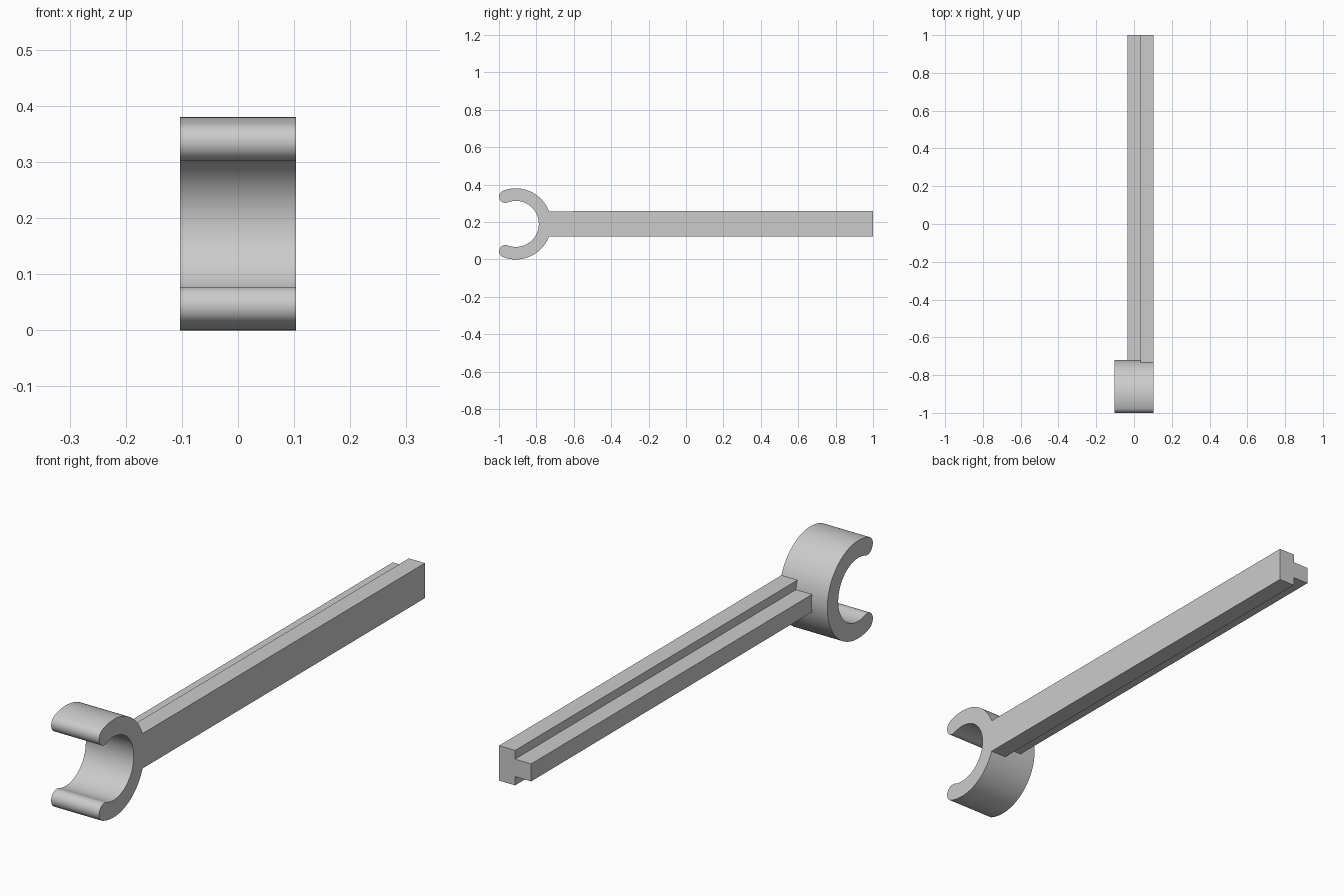
import bpy
import bmesh
from math import sin, cos, radians, asin

if "Cube" in bpy.data.objects:
    bpy.data.objects.remove(bpy.data.objects["Cube"])

HALF_WIDTH = 0.103
CLIP_Y, CLIP_Z = -0.91, 0.19      # clip centre
OUTER, INNER = 0.19, 0.123
OPEN_ANGLE = radians(111)         # where each jaw tip is centred
BAR_END = 1.0

grey = bpy.data.materials.new("grey plastic")
grey.use_nodes = True
grey.diffuse_color = (0.6, 0.6, 0.6, 1)
grey.node_tree.nodes["Principled BSDF"].inputs["Base Color"].default_value = (0.6, 0.6, 0.6, 1)


def arc(cy, cz, r, start, end, steps):
    """Points on an arc in the side plane, as (y, z)."""
    angles = [start + (end - start) * i / steps for i in range(steps + 1)]
    return [(cy + r * cos(a), cz + r * sin(a)) for a in angles]


def extrude_profile(name, profile, x0, x1):
    """Solid made by sweeping a side profile from x0 to x1."""
    bm = bmesh.new()
    face = bm.faces.new([bm.verts.new((x0, y, z)) for y, z in profile])
    swept = bmesh.ops.extrude_face_region(bm, geom=[face])["geom"]
    verts = [v for v in swept if isinstance(v, bmesh.types.BMVert)]
    bmesh.ops.translate(bm, verts=verts, vec=(x1 - x0, 0, 0))
    bmesh.ops.recalc_face_normals(bm, faces=bm.faces)
    mesh = bpy.data.meshes.new(name)
    bm.to_mesh(mesh)
    bm.free()
    mesh.materials.append(grey)
    obj = bpy.data.objects.new(name, mesh)
    bpy.context.collection.objects.link(obj)
    return obj


# Open clip: outer arc, rounded jaw tip, inner arc, rounded jaw tip
mid, tip = (OUTER + INNER) / 2, (OUTER - INNER) / 2
half_turn = radians(180)


def jaw_tip(angle, start):
    points = arc(CLIP_Y + mid * cos(angle), CLIP_Z + mid * sin(angle),
                 tip, start, start + half_turn, 16)
    return points[1:-1]


outline = arc(CLIP_Y, CLIP_Z, OUTER, -OPEN_ANGLE, OPEN_ANGLE, 72)
outline += jaw_tip(OPEN_ANGLE, OPEN_ANGLE)
outline += arc(CLIP_Y, CLIP_Z, INNER, OPEN_ANGLE, -OPEN_ANGLE, 72)
outline += jaw_tip(-OPEN_ANGLE, -OPEN_ANGLE + half_turn)
clip = extrude_profile("clip", outline, -HALF_WIDTH, HALF_WIDTH)

bpy.ops.object.select_all(action="DESELECT")
clip.select_set(True)
bpy.context.view_layer.objects.active = clip
bpy.ops.object.shade_smooth_by_angle(angle=radians(35))


# Handle: tall bar flush with the clip's left side, and a lower rib beside it
def handle_bar(name, half_height, x0, x1):
    spread = asin(half_height / OUTER)
    root = arc(CLIP_Y, CLIP_Z, OUTER - 0.001, spread, -spread, 12)
    profile = root + [(BAR_END, CLIP_Z - half_height), (BAR_END, CLIP_Z + half_height)]
    return extrude_profile(name, profile, x0, x1)


handle_bar("handle_bar", 0.068, 0.034, HALF_WIDTH)
handle_bar("handle_rib", 0.034, -0.035, 0.034)
